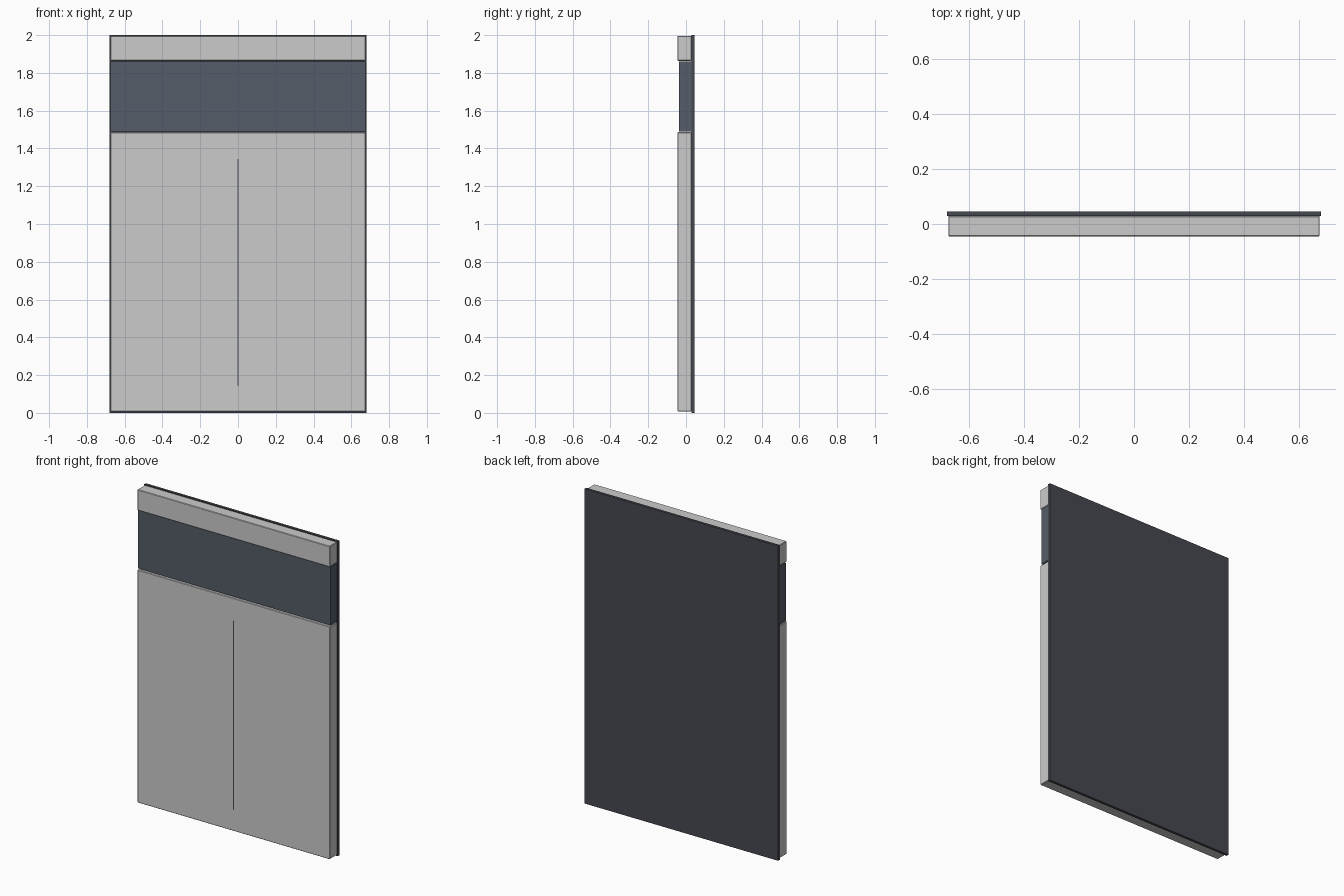
import bpy

if "Cube" in bpy.data.objects:
    bpy.data.objects.remove(bpy.data.objects["Cube"])


def material(name, color):
    m = bpy.data.materials.new(name)
    m.diffuse_color = color
    m.use_nodes = True
    m.node_tree.nodes["Principled BSDF"].inputs["Base Color"].default_value = m.diffuse_color
    return m


def box(name, half_x, y0, y1, z0, z1, mat=None, bevel=0.0):
    bpy.ops.mesh.primitive_cube_add(size=1, location=(0, (y0 + y1) / 2, (z0 + z1) / 2))
    ob = bpy.context.object
    ob.name = name
    ob.scale = (2 * half_x, y1 - y0, z1 - z0)
    bpy.ops.object.transform_apply(location=False, rotation=False, scale=True)
    if mat:
        ob.data.materials.append(mat)
    if bevel:
        mod = ob.modifiers.new("soft_edges", "BEVEL")
        mod.width = bevel
        mod.segments = 1
    return ob


dark = material("dark_frame", (0.06, 0.065, 0.08, 1))
glass = material("tinted_glass", (0.09, 0.11, 0.14, 1))

# Dark backing sheet behind everything
box("back_panel", 0.68, 0.029, 0.046, 0.0, 2.0, dark)

# Pale front panels above and below the window band
box("lower_panel", 0.676, -0.045, 0.029, 0.007, 1.486, bevel=0.003)
box("top_panel", 0.676, -0.045, 0.029, 1.864, 1.996, bevel=0.003)

# Recessed window band
box("window_band", 0.676, -0.036, 0.029, 1.491, 1.861, glass)

# Thin centre seam on the lower panel
box("centre_seam", 0.0025, -0.046, -0.042, 0.143, 1.343, dark)
